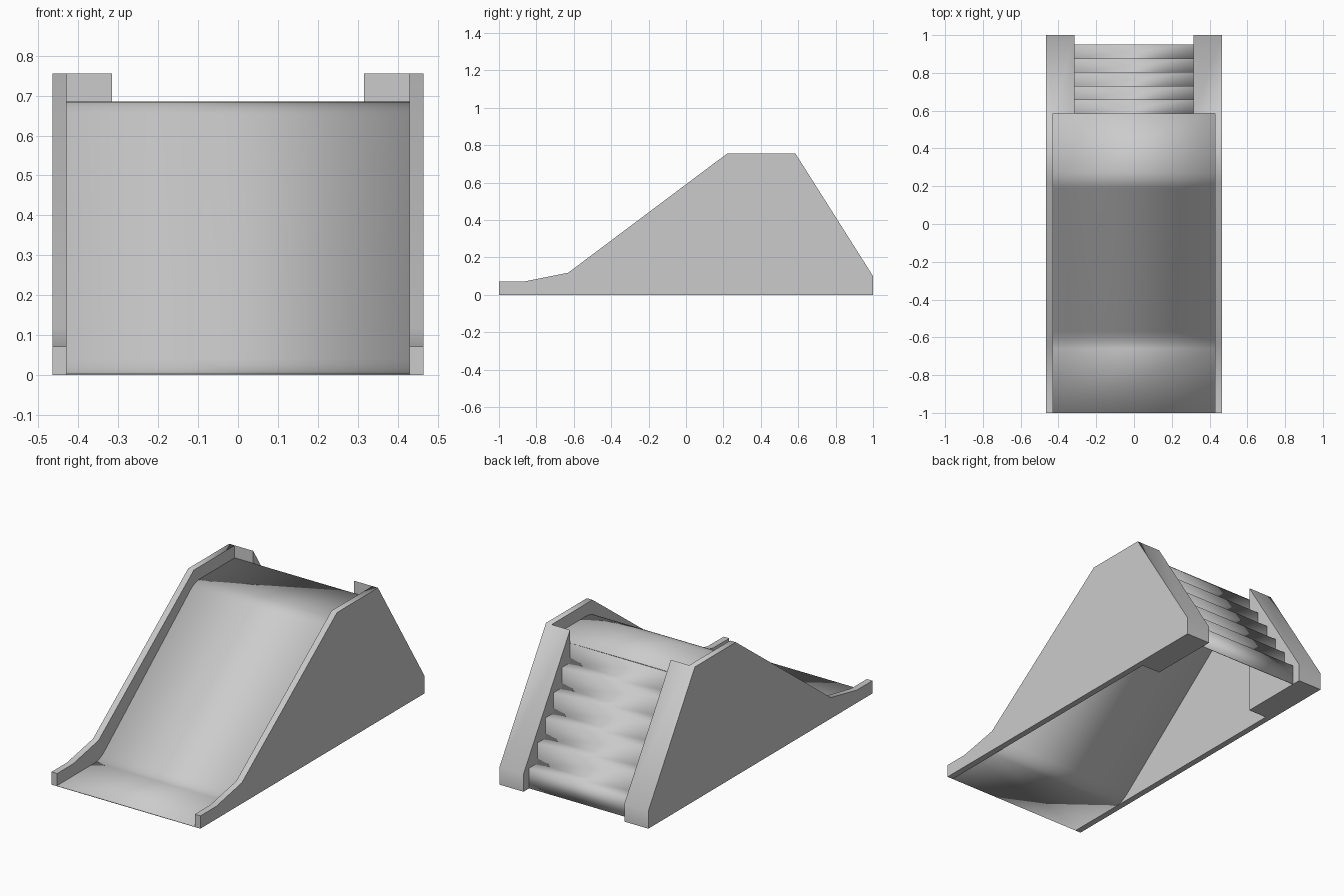
import bpy, bmesh, math

cube = bpy.data.objects.get("Cube")
if cube:
    bpy.data.objects.remove(cube, do_unlink=True)

grey = bpy.data.materials.new("plain grey")
grey.use_nodes = True
colour = (0.6, 0.6, 0.6, 1)
grey.diffuse_color = colour
grey.node_tree.nodes["Principled BSDF"].inputs["Base Color"].default_value = colour


def finish(name, bm, smooth_angle):
    mesh = bpy.data.meshes.new(name)
    bm.to_mesh(mesh)
    bm.free()
    mesh.materials.append(grey)
    obj = bpy.data.objects.new(name, mesh)
    bpy.context.collection.objects.link(obj)
    bpy.ops.object.select_all(action="DESELECT")
    obj.select_set(True)
    bpy.context.view_layer.objects.active = obj
    bpy.ops.object.shade_smooth_by_angle(angle=math.radians(smooth_angle))
    return obj


def sheet(name, path, half_width, thickness, smooth_angle):
    """Thin sheet swept across x from a (y, z) path running front to back."""
    bm = bmesh.new()
    rows = [[bm.verts.new((s * half_width, y, z)) for s in (-1, 1)] for y, z in path]
    for a, b in zip(rows, rows[1:]):
        bm.faces.new((a[0], a[1], b[1], b[0]))
    obj = finish(name, bm, smooth_angle)
    mod = obj.modifiers.new("thickness", "SOLIDIFY")
    mod.thickness = thickness
    mod.offset = -1
    return obj


def side_wall(name, side):
    """Solid wall with a wide rear part beside the steps."""
    outer, inner, post = (side * x for x in (0.465, 0.43, 0.315))
    front = [(-1, 0), (-1, 0.072), (-0.86, 0.072), (-0.63, 0.118), (0.22, 0.755)]
    shoulder = [(0.585, 0.755), (0.585, 0)]
    rear = [(1, 0.1), (1, 0)]
    bm = bmesh.new()

    def loop(x, points):
        return [bm.verts.new((x, y, z)) for y, z in points]

    of, os_, orr = (loop(outer, p) for p in (front, shoulder[:1], rear))
    nf, ns = loop(inner, front), loop(inner, shoulder)
    ps, pr = loop(post, shoulder), loop(post, rear)
    # outer face, inner face and the inner face of the rear part
    bm.faces.new(of + os_ + orr)
    bm.faces.new(nf + ns)
    bm.faces.new([ps[0]] + pr + [ps[1]])
    # rim along the front and top
    outer_rim, inner_rim = of + os_, nf + ns[:1]
    for i in range(len(outer_rim) - 1):
        bm.faces.new((outer_rim[i], outer_rim[i + 1], inner_rim[i + 1], inner_rim[i]))
    # rear slope, rear foot, underside and the face towards the slide
    bm.faces.new((os_[0], orr[0], pr[0], ps[0], ns[0]))
    bm.faces.new((orr[0], orr[1], pr[1], pr[0]))
    bm.faces.new((of[0], nf[0], ns[1], ps[1], pr[1], orr[1]))
    bm.faces.new((ns[0], ps[0], ps[1], ns[1]))
    bmesh.ops.recalc_face_normals(bm, faces=bm.faces[:])
    return finish(name, bm, 60)


# Side walls
for name, side in (("left_side_wall", 1), ("right_side_wall", -1)):
    side_wall(name, side)

# Chute with softly rounded bends
TOP, SKIN = 0.685, 0.004
bends = [((-0.66, SKIN), (-0.62, SKIN), (-0.57, 0.042)),
         ((0.19, 0.655), (0.23, TOP), (0.28, TOP))]
chute = [(-1, SKIN)]
for a, b, c in bends:
    for i in range(7):
        t = i / 6
        chute.append(tuple((1 - t) ** 2 * p + 2 * t * (1 - t) * q + t * t * r
                           for p, q, r in zip(a, b, c)))
chute.append((0.585, TOP))
sheet("chute", chute, 0.43, SKIN, 60)

# Steps
COUNT, BACK, RUN = 6, 0.95, 0.073
steps = [(BACK, 0)]
for i in range(COUNT):
    y, z = BACK - i * RUN, TOP * (i + 1) / COUNT
    steps.append((y, z))
    if i < COUNT - 1:
        steps.append((y - RUN, z))
steps.reverse()
sheet("steps", steps, 0.315, SKIN, 30)
